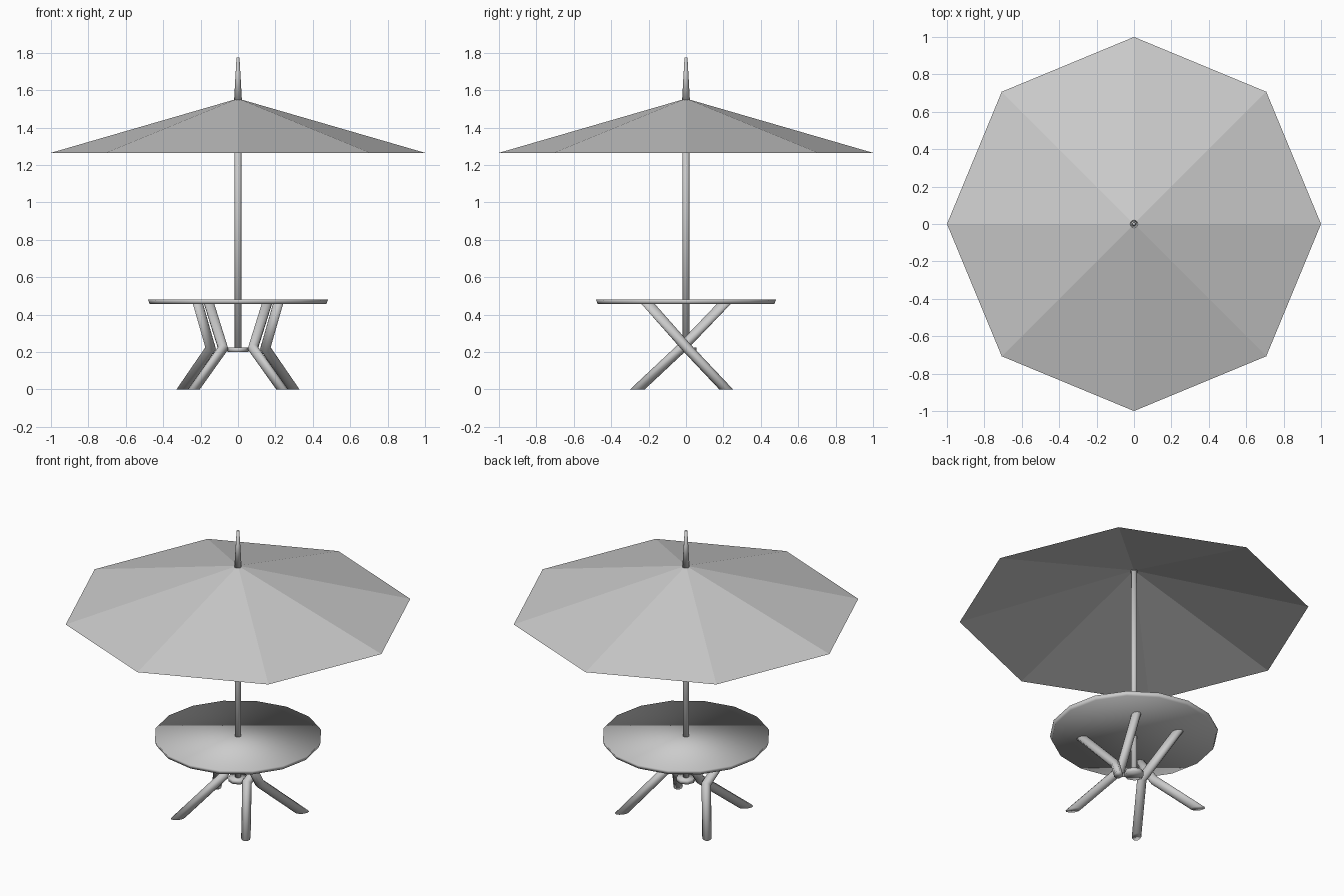
import bpy, bmesh, math
from mathutils import Vector

cube = bpy.data.objects.get("Cube")
if cube:
    bpy.data.objects.remove(cube, do_unlink=True)

grey = bpy.data.materials.new("light_grey")
grey.use_nodes = True
grey.diffuse_color = (0.6, 0.6, 0.6, 1)
grey.node_tree.nodes["Principled BSDF"].inputs["Base Color"].default_value = grey.diffuse_color


def finish(name, bm, smooth=True):
    bmesh.ops.recalc_face_normals(bm, faces=bm.faces)
    for face in bm.faces:
        face.smooth = smooth
    mesh = bpy.data.meshes.new(name)
    bm.to_mesh(mesh)
    bm.free()
    mesh.materials.append(grey)
    obj = bpy.data.objects.new(name, mesh)
    bpy.context.collection.objects.link(obj)
    return obj


def skin(name, rings):
    """Bridge a list of point rings into a capped tube."""
    bm = bmesh.new()
    loops = [[bm.verts.new(p) for p in ring] for ring in rings]
    n = len(loops[0])
    for a, b in zip(loops, loops[1:]):
        for i in range(n):
            j = (i + 1) % n
            bm.faces.new((a[i], a[j], b[j], b[i]))
    bm.faces.new(loops[0][::-1])
    bm.faces.new(loops[-1])
    return finish(name, bm)


def circle(radius, z, sides):
    return [Vector((radius * math.cos(i * math.tau / sides),
                    radius * math.sin(i * math.tau / sides), z)) for i in range(sides)]


def turned(name, profile, sides):
    return skin(name, [circle(r, z, sides) for r, z in profile])


def leg(name, foot, knee, top, radius=0.027, sides=10):
    """Bent tube, mitred at the knee and cut level at both ends."""
    foot, knee, top = Vector(foot), Vector(knee), Vector(top)
    lower, upper = (knee - foot).normalized(), (top - knee).normalized()
    up = Vector((0, 0, 1))
    turn = lower.rotation_difference(upper)
    base = up.rotation_difference(lower)
    offsets = [base @ p for p in circle(radius, 0, sides)]

    def cut(centre, points, axis, normal):
        return [centre + p - axis * (p.dot(normal) / axis.dot(normal)) for p in points]

    return skin(name, [cut(foot, offsets, lower, up),
                       cut(knee, offsets, lower, lower + upper),
                       cut(top, [turn @ p for p in offsets], upper, up)])


# Canopy: thin open eight-sided cone
bm = bmesh.new()
apex = bm.verts.new((0, 0, 1.555))
rim = [bm.verts.new(p) for p in circle(1, 1.265, 8)]
for i in range(8):
    bm.faces.new((apex, rim[i], rim[(i + 1) % 8]))
finish("canopy", bm, smooth=False)

# Turned parts
turned("pole", [(0.018, 0.215), (0.018, 1.55)], 12)
turned("finial", [(0.021, 1.545), (0.008, 1.775)], 12)
turned("table_top", [(0.472, 0.456), (0.482, 0.482)], 16)
turned("leg_hub", [(0.055, 0.2), (0.055, 0.225)], 8)

# Crossing legs, mirrored left and right
for side, s in (("left", 1), ("right", -1)):
    leg("inner_leg_" + side, (s * 0.237, -0.26, 0), (s * 0.08, -0.025, 0.22), (s * 0.155, 0.205, 0.46))
    leg("outer_leg_" + side, (s * 0.297, 0.215, 0), (s * 0.146, 0.007, 0.22), (s * 0.215, -0.205, 0.46))
